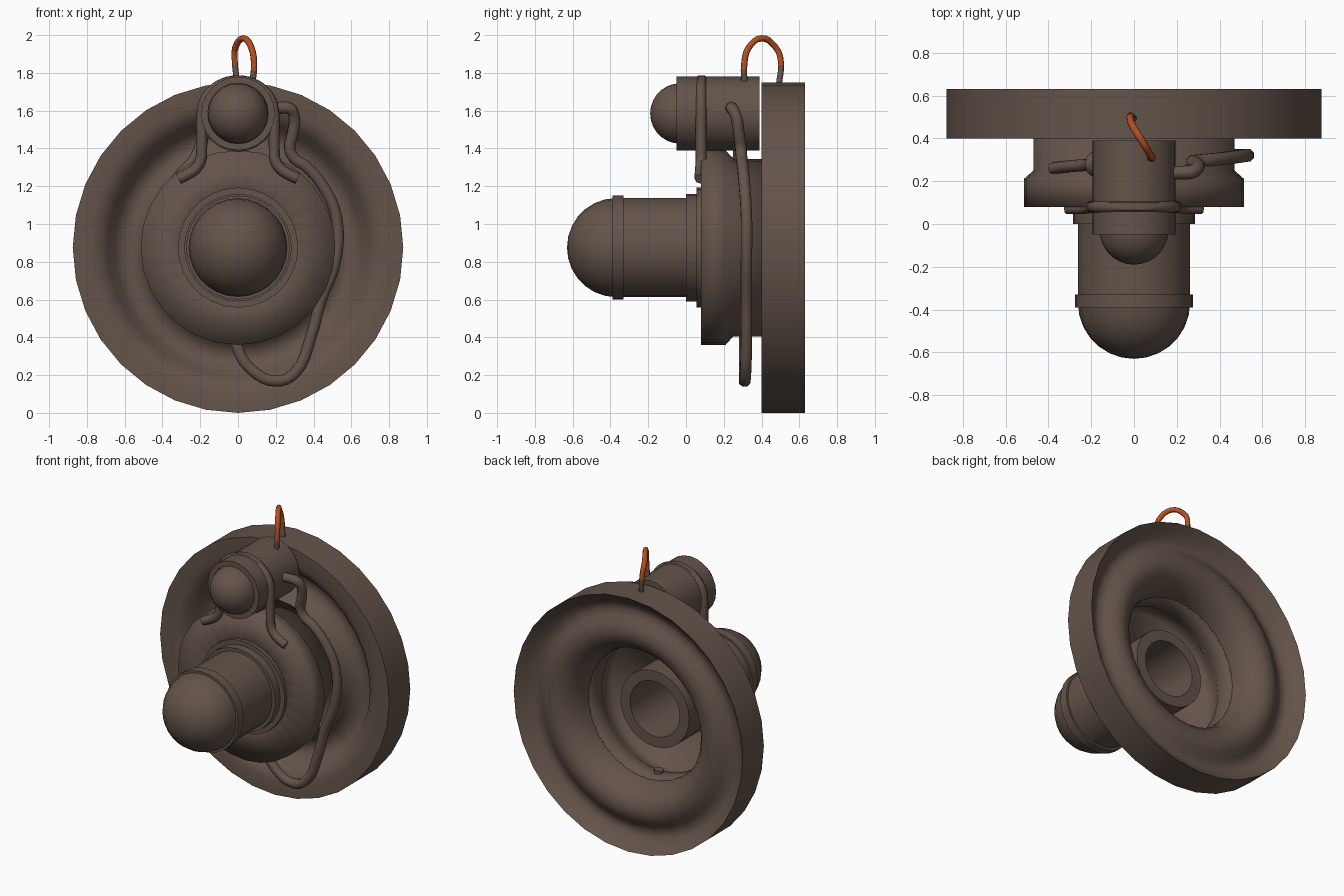
import bpy, bmesh, math

if "Cube" in bpy.data.objects:
    bpy.data.objects.remove(bpy.data.objects["Cube"])


def material(name, rgb):
    m = bpy.data.materials.new(name)
    m.diffuse_color = (*rgb, 1)
    m.use_nodes = True
    m.node_tree.nodes["Principled BSDF"].inputs["Base Color"].default_value = m.diffuse_color
    return m


BROWN = material("dark_brown", (0.125, 0.088, 0.068))
ORANGE = material("copper_orange", (0.47, 0.08, 0.015))


def smooth(ob, angle):
    bpy.ops.object.select_all(action='DESELECT')
    ob.select_set(True)
    bpy.context.view_layer.objects.active = ob
    bpy.ops.object.shade_smooth_by_angle(angle=math.radians(angle))


def lathe(name, profile, z, sides=28, angle=40, closed=False):
    """Revolve (radius, y) points about a y-axis line at height z."""
    bm = bmesh.new()
    rings = []
    for r, y in profile:
        if r < 1e-5:
            rings.append([bm.verts.new((0, y, z))])
        else:
            rings.append([bm.verts.new((r * math.sin(2 * math.pi * i / sides), y,
                                        z + r * math.cos(2 * math.pi * i / sides)))
                          for i in range(sides)])
    pairs = list(zip(rings, rings[1:]))
    if closed:
        pairs.append((rings[-1], rings[0]))
    for a, b in pairs:
        for i in range(sides):
            j = (i + 1) % sides
            if len(a) == 1:
                bm.faces.new((a[0], b[j], b[i]))
            elif len(b) == 1:
                bm.faces.new((a[i], a[j], b[0]))
            else:
                bm.faces.new((a[i], a[j], b[j], b[i]))
    bmesh.ops.recalc_face_normals(bm, faces=bm.faces)
    me = bpy.data.meshes.new(name)
    bm.to_mesh(me)
    bm.free()
    me.materials.append(BROWN)
    ob = bpy.data.objects.new(name, me)
    bpy.context.collection.objects.link(ob)
    smooth(ob, angle)
    return ob


def tube(name, points, radius, res=4):
    """Round rod along a smooth path, turned into a mesh."""
    cu = bpy.data.curves.new(name, 'CURVE')
    cu.dimensions = '3D'
    cu.bevel_depth = radius
    cu.bevel_resolution = 2
    cu.resolution_u = res
    cu.use_fill_caps = True
    sp = cu.splines.new('BEZIER')
    sp.bezier_points.add(len(points) - 1)
    for bp, p in zip(sp.bezier_points, points):
        bp.co = p
        bp.handle_left_type = bp.handle_right_type = 'AUTO'
    cu.materials.append(BROWN)
    ob = bpy.data.objects.new(name, cu)
    bpy.context.collection.objects.link(ob)
    bpy.ops.object.select_all(action='DESELECT')
    ob.select_set(True)
    bpy.context.view_layer.objects.active = ob
    bpy.ops.object.convert(target='MESH')
    ob = bpy.context.view_layer.objects.active
    smooth(ob, 50)
    return ob


def dome(radius, y, depth, steps=7):
    """Profile of a dome bulging to the front, from its tip to its base."""
    return [(radius * math.sin(math.pi / 2 * i / steps),
             y - depth * math.cos(math.pi / 2 * i / steps)) for i in range(steps + 1)]


ZC = 0.875   # main axis height
ZL = 1.585   # lamp axis height

# Large rear ring: a wavy wall, ridge near the rim in front, bulge nearer the hole behind
lathe("rear_ring", [
    (0.875, 0.40), (0.875, 0.63), (0.835, 0.59), (0.79, 0.55), (0.75, 0.54),
    (0.71, 0.56), (0.67, 0.59), (0.62, 0.608), (0.57, 0.60), (0.52, 0.57),
    (0.48, 0.52), (0.458, 0.46), (0.45, 0.41), (0.466, 0.41),
    (0.48, 0.45), (0.51, 0.51), (0.56, 0.545), (0.61, 0.545),
    (0.655, 0.51), (0.69, 0.455), (0.73, 0.415), (0.78, 0.40)], ZC, 32, 89, closed=True)

# Hollow thin-walled main body, open at the back
lathe("main_body", [
    (0.20, 0.08), (0.515, 0.08), (0.515, 0.21), (0.47, 0.25), (0.47, 0.42),
    (0.45, 0.42), (0.448, 0.28), (0.49, 0.215), (0.49, 0.11), (0.20, 0.11)],
      ZC, 28, 100, closed=True)

# Front barrel: dome, band, tube and hollow sleeve running back through the body
lathe("barrel_dome", dome(0.262, -0.37, 0.26), ZC)
lathe("barrel_band", [(0.25, -0.39), (0.275, -0.39), (0.275, -0.33), (0.25, -0.33)],
      ZC, 28, closed=True)
lathe("barrel_tube", [(0.262, -0.38), (0.262, 0.34), (0.19, 0.34), (0.19, -0.38)],
      ZC, 28, closed=True)
lathe("barrel_collar", [(0.25, 0.0), (0.285, 0.0), (0.285, 0.055), (0.318, 0.055),
                        (0.318, 0.09), (0.25, 0.09)], ZC, 28, closed=True)

# Small upper lamp
lathe("lamp_housing", [(0.16, -0.01), (0.16, -0.05), (0.195, -0.05), (0.195, 0.39), (0, 0.39)],
      ZL, 24)
lathe("lamp_dome", dome(0.16, -0.03, 0.16) + [(0.16, 0.0)], ZL, 24)

# Clip that hugs the lamp and rests its feet on the body
foot = [(0.315, 0.075, 1.24), (0.27, 0.075, 1.262), (0.225, 0.077, 1.292),
        (0.197, 0.08, 1.34), (0.192, 0.08, 1.40), (0.192, 0.08, 1.49)]
arch = [(0.19 * math.cos(a), 0.08, ZL + 0.173 * math.sin(a))
        for a in (math.pi * i / 8 for i in range(9))]
tube("lamp_clip", foot + arch + [(-x, y, z) for x, y, z in reversed(foot)], 0.029)
lathe("lamp_band", [(0.19, 0.055), (0.202, 0.065), (0.202, 0.10), (0.19, 0.11)], ZL, 24,
      closed=True)

# Long pipe from the lamp round the right side to the underside of the body
tube("long_pipe", [
    (0.16, 0.24, 1.612), (0.22, 0.24, 1.615), (0.275, 0.245, 1.61), (0.297, 0.265, 1.57),
    (0.29, 0.28, 1.48), (0.274, 0.29, 1.40), (0.30, 0.295, 1.345), (0.36, 0.30, 1.305),
    (0.45, 0.31, 1.20), (0.52, 0.32, 1.04), (0.515, 0.32, 0.80),
    (0.44, 0.32, 0.60), (0.385, 0.32, 0.40), (0.30, 0.315, 0.21), (0.20, 0.31, 0.168),
    (0.07, 0.31, 0.23), (0.0, 0.31, 0.34), (-0.01, 0.31, 0.45)], 0.032)

# Short pipe on the left, tucked behind the clip, with a flange on the lamp
tube("short_pipe", [(-0.16, 0.28, 1.52), (-0.195, 0.28, 1.43), (-0.23, 0.275, 1.35),
                    (-0.30, 0.27, 1.27), (-0.38, 0.26, 1.17)], 0.028)
tube("pipe_flange", [(-0.165, 0.28, 1.535), (-0.20, 0.28, 1.515)], 0.055)

# Wire loop with bare copper in the middle and dark ends
wire = tube("wire_loop", [
    (0.075, 0.31, 1.74), (0.085, 0.308, 1.84), (0.072, 0.33, 1.93), (0.03, 0.40, 1.983),
    (-0.012, 0.47, 1.94), (-0.018, 0.50, 1.88), (0.0, 0.49, 1.72)], 0.017)
wire.data.materials.append(ORANGE)
for p in wire.data.polygons:
    c = p.center
    limit = 1.81 if c.y < 0.4 else 1.85
    p.material_index = 1 if c.z > limit else 0
